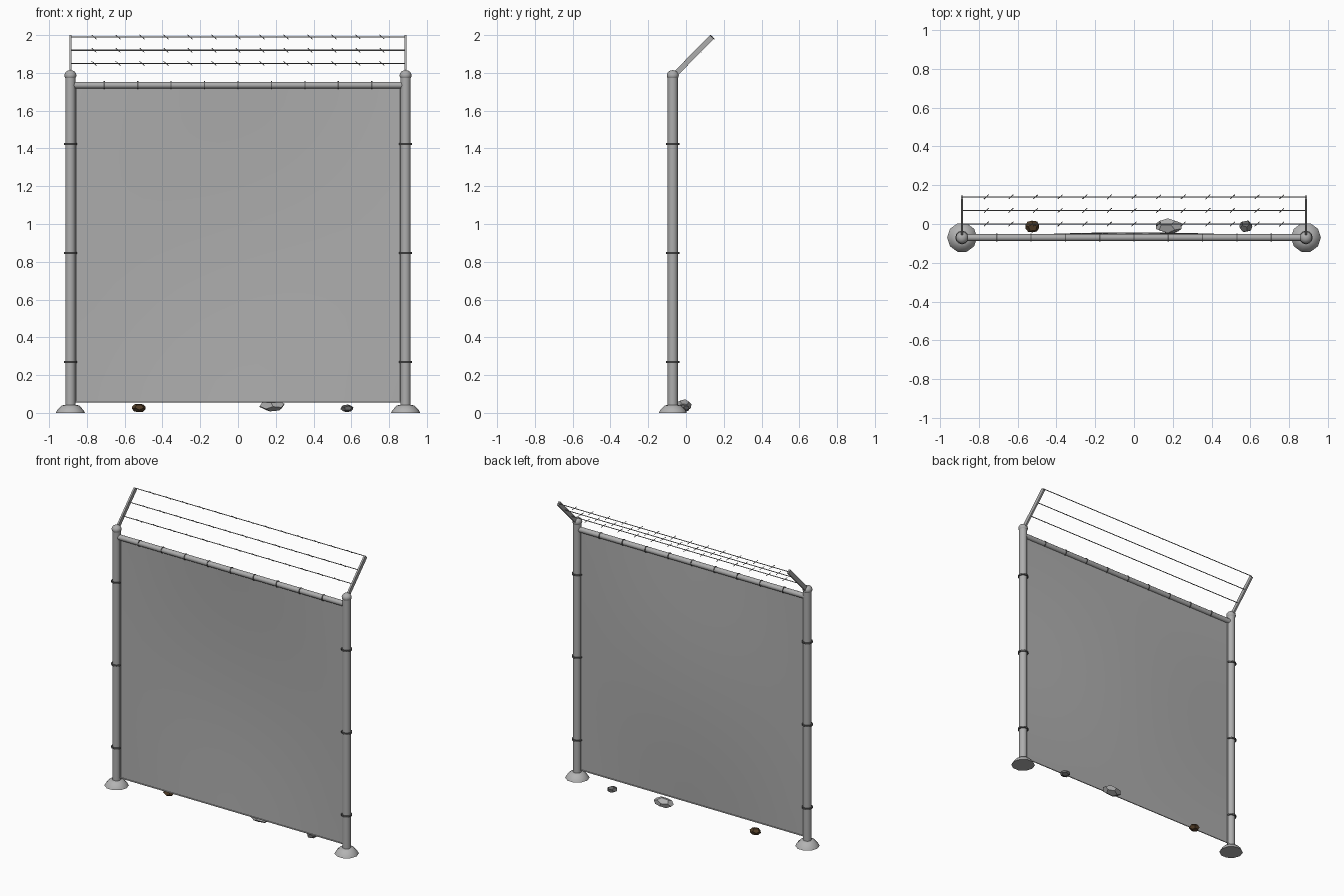
import bpy, bmesh, math
from mathutils import Vector, Euler

if "Cube" in bpy.data.objects:
    bpy.data.objects.remove(bpy.data.objects["Cube"])

FY = -0.07      # fence plane
PX = 0.887      # post offset
STEEL = (0.42, 0.42, 0.42)
ARM = (0.3, 0.3, 0.3)
DARK = (0.12, 0.12, 0.12)
STONE = (0.42, 0.42, 0.42)


def finish(name, bm, color, smooth=False):
    bmesh.ops.recalc_face_normals(bm, faces=bm.faces)
    me = bpy.data.meshes.new(name)
    bm.to_mesh(me)
    bm.free()
    ob = bpy.data.objects.new(name, me)
    bpy.context.collection.objects.link(ob)
    if smooth:
        bpy.ops.object.select_all(action='DESELECT')
        ob.select_set(True)
        bpy.context.view_layer.objects.active = ob
        bpy.ops.object.shade_smooth_by_angle(angle=math.radians(40))
    key = "paint_%.2f_%.2f_%.2f" % color
    mat = bpy.data.materials.get(key) or bpy.data.materials.new(key)
    mat.diffuse_color = (*color, 1)
    mat.use_nodes = True
    mat.node_tree.nodes["Principled BSDF"].inputs["Base Color"].default_value = mat.diffuse_color
    me.materials.append(mat)
    return ob


def rod(bm, a, b, r, seg=12):
    a, b = Vector(a), Vector(b)
    new = bmesh.ops.create_cone(bm, cap_ends=True, segments=seg, radius1=r,
                                radius2=r, depth=(b - a).length)["verts"]
    rot = (b - a).to_track_quat('Z', 'Y')
    for v in new:
        v.co = rot @ v.co + (a + b) / 2


def lathe(bm, x, profile, seg):
    rings = [[bm.verts.new((x + r * math.cos(2 * math.pi * i / seg),
                            FY + r * math.sin(2 * math.pi * i / seg), z))
              for i in range(seg)] for r, z in profile]
    for lo, hi in zip(rings, rings[1:]):
        for i in range(seg):
            j = (i + 1) % seg
            bm.faces.new((lo[i], lo[j], hi[j], hi[i]))
    bm.faces.new(rings[0])
    bm.faces.new(rings[-1])


# posts with footing, bands, ball cap and slanted arm
for side, sx in (("left", -PX), ("right", PX)):
    bm = bmesh.new()
    rod(bm, (sx, FY, 0.01), (sx, FY, 1.785), 0.027)
    finish(side + "_post", bm, STEEL, True)

    bm = bmesh.new()
    lathe(bm, sx, [(0.077, 0), (0.07, 0.014), (0.047, 0.038), (0.03, 0.043)], 10)
    finish(side + "_footing", bm, (0.45, 0.45, 0.45), True)

    bm = bmesh.new()
    for z in (0.27, 0.847, 1.423):
        rod(bm, (sx, FY, z - 0.005), (sx, FY, z + 0.005), 0.035)
    finish(side + "_post_bands", bm, DARK, True)

    bm = bmesh.new()
    bmesh.ops.create_uvsphere(bm, u_segments=12, v_segments=8, radius=0.032)
    for v in bm.verts:
        v.co = Vector((sx, FY, 1.787)) + Vector((v.co.x, v.co.y, v.co.z * 0.87))
    finish(side + "_post_cap", bm, STEEL, True)

    bm = bmesh.new()
    bmesh.ops.create_cube(bm, size=1)
    a, b = Vector((sx, FY, 1.78)), Vector((sx, 0.137, 1.99))
    d = (b - a).normalized()
    n = Vector((0, -d.z, d.y))
    for v in bm.verts:
        v.co = ((a + b) / 2 + d * v.co.z * (b - a).length
                + n * v.co.y * 0.028 + Vector((v.co.x * 0.012, 0, 0)))
    finish(side + "_arm", bm, STEEL)

# top rail and its ties
bm = bmesh.new()
rod(bm, (-PX, FY, 1.735), (PX, FY, 1.735), 0.018)
finish("top_rail", bm, STEEL, True)
bm = bmesh.new()
for i in range(-4, 5):
    x = i * 0.177
    rod(bm, (x - 0.003, FY, 1.735), (x + 0.003, FY, 1.735), 0.0215)
finish("rail_ties", bm, DARK, True)

# slightly bulging mesh panel
bm = bmesh.new()
bmesh.ops.create_grid(bm, x_segments=16, y_segments=16, size=0.5)
for v in bm.verts:
    u, w = v.co.x, v.co.y
    bulge = 0.027 * math.cos(math.pi * u) * math.cos(math.pi * w)
    v.co = (u * 1.73, FY + bulge, 0.06 + (w + 0.5) * 1.67)
finish("mesh_panel", bm, STEEL, True)

# bottom tension wire and side tension bars
bm = bmesh.new()
rod(bm, (-PX, FY, 0.06), (PX, FY, 0.06), 0.004, 6)
for sx in (-0.857, 0.857):
    rod(bm, (sx, FY, 0.06), (sx, FY, 1.73), 0.004, 6)
finish("tension_wires", bm, STEEL, True)

# barbed strands
for k, (y, z) in enumerate([(0.0, 1.85), (0.07, 1.92), (0.14, 1.99)]):
    bm = bmesh.new()
    rod(bm, (-PX, y, z), (PX, y, z), 0.003, 6)
    finish("wire_strand_%d" % (k + 1), bm, ARM, True)
    bm = bmesh.new()
    for i in range(13):
        c = Vector((-0.762 + i * 0.127, y, z))
        h = Vector((0.012, 0.011, -0.011))
        rod(bm, c - h, c + h, 0.002, 4)
    finish("barbs_%d" % (k + 1), bm, DARK)

# stones at the foot of the fence: turned dodecahedra fitted to a box
phi = (1 + math.sqrt(5)) / 2
for name, c, s, turn, col in (
        ("large_stone", (0.18, -0.011, 0.04), (0.066, 0.04, 0.032), (0.3, 0.2, 0.5), STONE),
        ("brown_stone", (-0.525, -0.013, 0.026), (0.036, 0.03, 0.022), (0.2, 0.4, 1.1), (0.08, 0.045, 0.02)),
        ("dark_stone", (0.577, -0.012, 0.024), (0.034, 0.029, 0.02), (0.5, 0.1, 0.2), (0.14, 0.14, 0.14))):
    bm = bmesh.new()
    pts = [(i, j, k) for i in (-1, 1) for j in (-1, 1) for k in (-1, 1)]
    for i in (-1 / phi, 1 / phi):
        for j in (-phi, phi):
            pts += [(0, i, j), (i, j, 0), (j, 0, i)]
    rot = Euler(turn).to_matrix()
    pts = [rot @ Vector(p) for p in pts]
    ext = [max(abs(p[i]) for p in pts) for i in range(3)]
    for p in pts:
        bm.verts.new([c[i] + p[i] / ext[i] * s[i] for i in range(3)])
    bmesh.ops.convex_hull(bm, input=bm.verts[:])
    bmesh.ops.dissolve_limit(bm, angle_limit=0.02, verts=bm.verts[:], edges=bm.edges[:])
    finish(name, bm, col)
